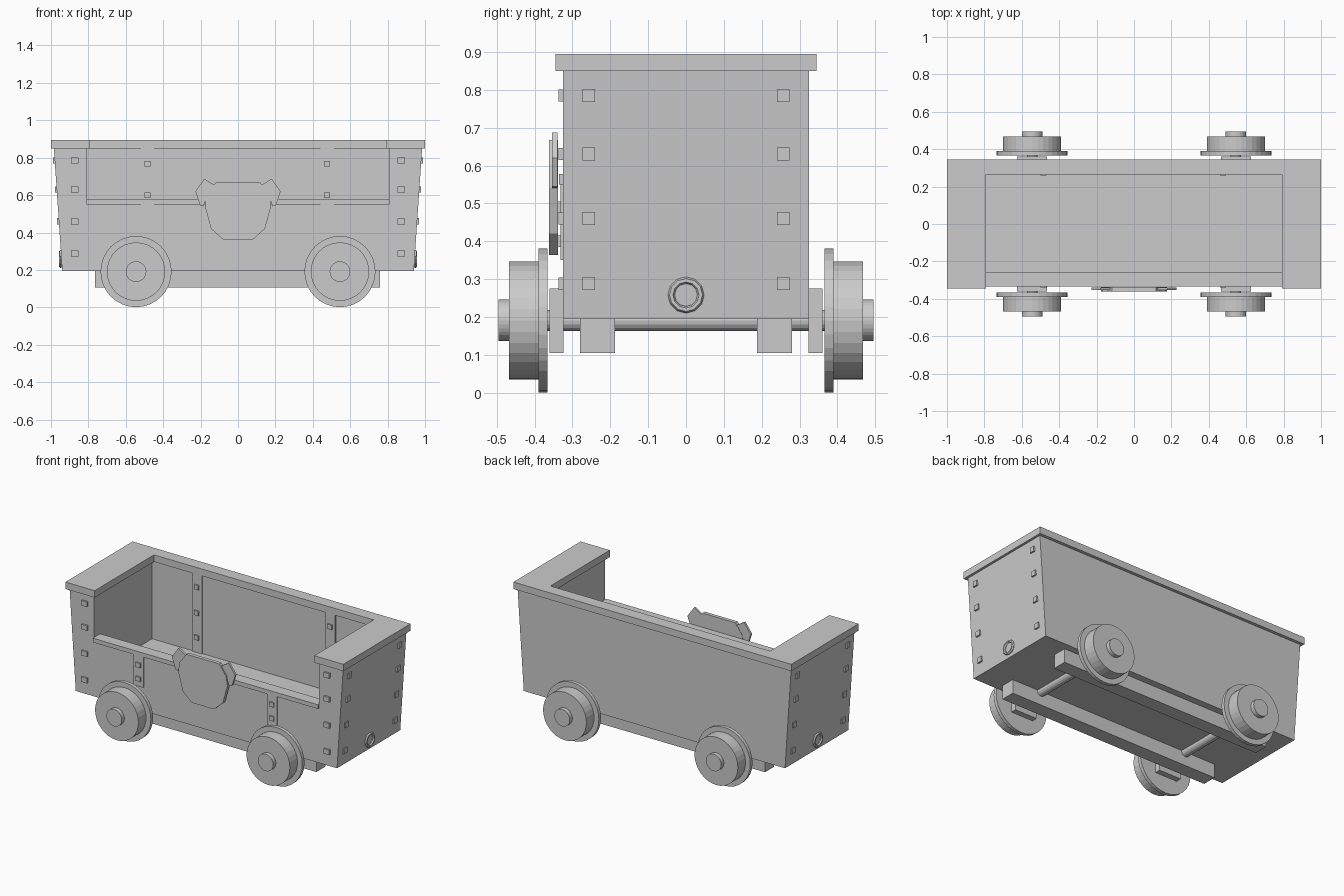
import bpy, bmesh, math
from mathutils import Vector, Matrix

if "Cube" in bpy.data.objects:
    bpy.data.objects.remove(bpy.data.objects["Cube"])

GREY = bpy.data.materials.new("light_grey")
GREY.diffuse_color = (0.6, 0.6, 0.6, 1)
GREY.use_nodes = True
GREY.node_tree.nodes["Principled BSDF"].inputs["Base Color"].default_value = GREY.diffuse_color


def finish(name, bm):
    bmesh.ops.recalc_face_normals(bm, faces=bm.faces)
    me = bpy.data.meshes.new(name)
    bm.to_mesh(me)
    bm.free()
    me.materials.append(GREY)
    ob = bpy.data.objects.new(name, me)
    bpy.context.collection.objects.link(ob)
    return ob


def prism(name, pts, axis, lo, hi):
    """Extrude a 2D outline along an axis; outline axes keep x, y, z order."""
    def place(p, t):
        c = list(p)
        c.insert("xyz".index(axis), t)
        return Vector(c)
    bm = bmesh.new()
    a = [bm.verts.new(place(p, lo)) for p in pts]
    b = [bm.verts.new(place(p, hi)) for p in pts]
    bm.faces.new(a)
    bm.faces.new(b)
    n = len(pts)
    for i in range(n):
        j = (i + 1) % n
        bm.faces.new((a[i], a[j], b[j], b[i]))
    return finish(name, bm)


def box(name, x, y, z):
    return prism(name, [(x[0], y[0]), (x[1], y[0]), (x[1], y[1]), (x[0], y[1])], "z", *z)


def lathe(name, rings, x, z, side, n=32):
    """Revolve (radius, y) rings about a y-directed axle."""
    bm = bmesh.new()
    loops = []
    for r, y in rings:
        loops.append([bm.verts.new((x + r * math.cos(2 * math.pi * i / n), side * y,
                                    z + r * math.sin(2 * math.pi * i / n))) for i in range(n)])
    bm.faces.new(loops[0])
    bm.faces.new(loops[-1])
    for a, b in zip(loops, loops[1:]):
        for i in range(n):
            j = (i + 1) % n
            bm.faces.new((a[i], a[j], b[j], b[i]))
    return finish(name, bm)


# Hopper body with sloped ends, hollowed and opened at the front
body = prism("hopper_body", [(-0.94, 0.195), (0.94, 0.195), (0.985, 0.86), (-0.985, 0.86)],
             "y", -0.325, 0.325)
cutter = prism("hollow_cutter", [(0.275, 0.34), (0.275, 1), (-0.5, 1), (-0.5, 0.56),
                                 (-0.26, 0.56), (-0.26, 0.34)], "x", -0.81, 0.81)
cutter.hide_render = True
mod = body.modifiers.new("hollow", "BOOLEAN")
mod.operation = "DIFFERENCE"
mod.solver = "EXACT"
mod.object = cutter
bpy.context.view_layer.objects.active = body
bpy.ops.object.modifier_apply(modifier=mod.name)
bpy.data.objects.remove(cutter)

# U-shaped top rim and low front ledge
prism("top_rim", [(-1, -0.345), (-0.79, -0.345), (-0.79, 0.265), (0.79, 0.265),
                  (0.79, -0.345), (1, -0.345), (1, 0.345), (-1, 0.345)], "z", 0.85, 0.895)
box("front_ledge", (-0.81, 0.81), (-0.335, -0.26), (0.55, 0.577))

# Straps with rivets on the front wall and the inner back wall
for x in (-0.483, 0.477):
    box("front_strap", (x - 0.035, x + 0.035), (-0.332, -0.32), (0.35, 0.55))
    box("back_strap", (x - 0.035, x + 0.035), (0.268, 0.28), (0.34, 0.85))
    for z in (0.40, 0.49):
        box("front_strap_rivet", (x - 0.016, x + 0.016), (-0.34, -0.33), (z - 0.015, z + 0.015))
    for z in (0.44, 0.60, 0.767):
        box("back_strap_rivet", (x - 0.016, x + 0.016), (0.258, 0.27), (z - 0.015, z + 0.015))

# Corner rivets on the front and on both sloped ends
for s in (-1, 1):
    for z in (0.288, 0.46, 0.63, 0.785):
        box("corner_rivet", (s * 0.872 - 0.02, s * 0.872 + 0.02), (-0.337, -0.32),
            (z - 0.016, z + 0.016))
        xe = 0.94 + (z - 0.195) * 0.0677
        for y in (-0.257, 0.257):
            xs = sorted((s * (xe - 0.01), s * (xe + 0.009)))
            box("end_rivet", xs, (y - 0.017, y + 0.017), (z - 0.017, z + 0.017))

    # Coupling ring on each end
    bpy.ops.mesh.primitive_torus_add(major_radius=0.039, minor_radius=0.009,
                                     major_segments=12, minor_segments=6,
                                     location=(s * 0.948, 0, 0.258),
                                     rotation=(0, math.pi / 2, 0))
    ring = bpy.context.object
    ring.name = "end_ring"
    ring.data.materials.append(GREY)

# Underframe beams
for s in (-1, 1):
    box("underframe_beam", (-0.765, 0.76), sorted((s * 0.187, s * 0.28)), (0.105, 0.197))

# Axles, axle boxes and flanged wheels
WHEEL = [(0.19, 0.366), (0.19, 0.389), (0.156, 0.389), (0.156, 0.468),
         (0.055, 0.468), (0.055, 0.495)]
for x in (-0.545, 0.545):
    lathe("axle", [(0.028, -0.37), (0.028, 0.37)], x, 0.191, 1, 16)
    for s in (-1, 1):
        box("axle_box", (x - 0.08, x + 0.08), sorted((s * 0.324, s * 0.36)), (0.105, 0.275))
        lathe("wheel", WHEEL, x, 0.191, s)

# Eared plate on the front
half = [(0.118, 0.668), (0.168, 0.60), (0.177, 0.54), (0.144, 0.42), (0.08, 0.363)]
prism("front_plate", half + [(-x, z) for x, z in reversed(half)], "y", -0.362, -0.338)
ear = [(0.18, 0.687), (0.12, 0.65), (0.165, 0.59), (0.185, 0.54), (0.203, 0.545), (0.228, 0.62)]
for s in (-1, 1):
    prism("plate_ear", [(s * x, z) for x, z in ear], "y", -0.354, -0.34)
